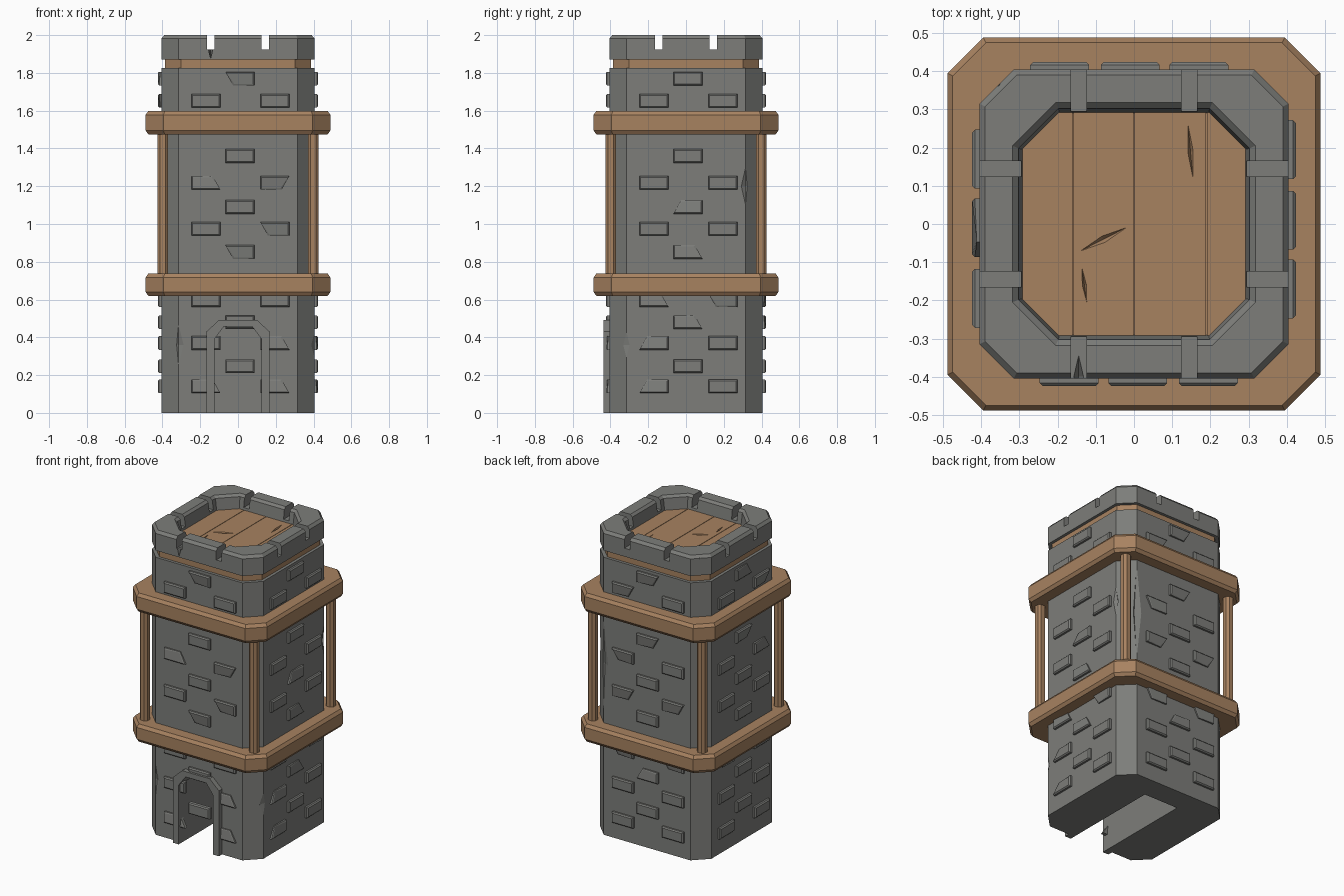
import bpy, bmesh, math, random
from mathutils import Matrix, Vector

if "Cube" in bpy.data.objects:
    bpy.data.objects.remove(bpy.data.objects["Cube"])

random.seed(4)


def material(name, rgb):
    m = bpy.data.materials.new(name)
    m.diffuse_color = (*rgb, 1)
    m.use_nodes = True
    m.node_tree.nodes["Principled BSDF"].inputs["Base Color"].default_value = m.diffuse_color
    return m


STONE = material("grey stone", (0.205, 0.207, 0.195))
WOOD = material("brown wood", (0.39, 0.225, 0.118))


def finish(name, bm, mat):
    bmesh.ops.recalc_face_normals(bm, faces=bm.faces[:])
    me = bpy.data.meshes.new(name)
    bm.to_mesh(me)
    bm.free()
    me.materials.append(mat)
    ob = bpy.data.objects.new(name, me)
    bpy.context.collection.objects.link(ob)
    return ob


def loft(bm, rings, closed=False):
    """Skin a list of point rings; cap the ends unless closed."""
    vs = [[bm.verts.new(p) for p in r] for r in rings]
    n = len(rings[0])
    pairs = list(zip(vs, vs[1:])) + ([(vs[-1], vs[0])] if closed else [])
    for a, b in pairs:
        for i in range(n):
            j = (i + 1) % n
            bm.faces.new((a[i], a[j], b[j], b[i]))
    if not closed:
        bm.faces.new(vs[0])
        bm.faces.new(vs[-1])


def octagon(h, c, z):
    """Chamfered square: half width h, flat half length c."""
    return [Vector((x, y, z)) for x, y in
            ((h, -c), (h, c), (c, h), (-c, h), (-h, c), (-h, -c), (-c, -h), (c, -h))]


def oct_part(name, levels, mat, closed=False):
    bm = bmesh.new()
    loft(bm, [octagon(*l) for l in levels], closed)
    return finish(name, bm, mat)


def box(bm, center, size):
    bmesh.ops.create_cube(bm, size=1, matrix=Matrix.Translation(center) @ Matrix.Diagonal((*size, 1)))


def spike(bm, center, size, rot=0, tilt=0):
    """Stretched octahedron used to chip cracks out of surfaces."""
    m = (Matrix.Translation(center) @ Matrix.Rotation(math.radians(rot), 4, 'Z')
         @ Matrix.Rotation(math.radians(tilt), 4, 'Y'))
    sx, sy, sz = size
    ring = [bm.verts.new(m @ Vector(p)) for p in ((sx, 0, 0), (0, sy, 0), (-sx, 0, 0), (0, -sy, 0))]
    for z in (sz, -sz):
        tip = bm.verts.new(m @ Vector((0, 0, z)))
        for i in range(4):
            bm.faces.new((ring[i], ring[(i + 1) % 4], tip))


def cut(ob, bm):
    """Subtract a temporary cutter mesh from an object."""
    cutter = finish("cutter", bm, ob.data.materials[0])
    cutter.hide_render = True
    mod = ob.modifiers.new("cut", 'BOOLEAN')
    mod.operation, mod.solver, mod.object = 'DIFFERENCE', 'EXACT', cutter
    dg = bpy.context.evaluated_depsgraph_get()
    me = bpy.data.meshes.new_from_object(ob.evaluated_get(dg))
    ob.modifiers.clear()
    ob.data = me
    bpy.data.objects.remove(cutter)


def arch(w, side, top_w, top, y):
    return [Vector((x, y, z)) for x, z in
            ((-w, -0.0), (-w, side), (-top_w, top), (top_w, top), (w, side), (w, 0))]


def door_cutter():
    bm = bmesh.new()
    rings = [arch(0.125, 0.39, 0.075, 0.457, y) for y in (-0.6, 0.25)]
    for r in rings:
        r[0].z = r[-1].z = -0.1
    loft(bm, rings)
    return bm


# Tower body with doorway passage and chipped corners
body = oct_part("tower_body", [(0.405, 0.315, 0), (0.405, 0.315, 1.825)], STONE)
cut(body, door_cutter())
bm = bmesh.new()
spike(bm, (-0.315, -0.407, 0.36), (0.03, 0.018, 0.12))
spike(bm, (0.407, -0.33, 0.36), (0.018, 0.035, 0.15))
spike(bm, (0.407, 0.315, 1.2), (0.018, 0.025, 0.11))
spike(bm, (0.32, 0.407, 1.12), (0.04, 0.025, 0.36))
cut(body, bm)

# Door frame
bm = bmesh.new()
loft(bm, [arch(0.168, 0.43, 0.1, 0.492, y) for y in (-0.438, -0.39)])
frame = finish("door_frame", bm, STONE)
cut(frame, door_cutter())

# Raised wall stones, same pattern on all four sides
ROWS_SINGLE = (1.77, 1.36, 1.09, 0.852, 0.48, 0.247)
ROWS_PAIR = (1.652, 1.218, 0.974, 0.597, 0.37, 0.14)
spots = [(0.01, z) for z in ROWS_SINGLE] + [(x, z) for z in ROWS_PAIR for x in (-0.17, 0.195)]
for k, side in enumerate(("front", "right", "back", "left")):
    bm = bmesh.new()
    turn = Matrix.Rotation(k * math.pi / 2, 3, 'Z')
    for x, z in spots:
        broken = random.randrange(4) if random.random() < 0.35 else -1
        rings = []
        for y, inset in ((-0.395, 0), (-0.417, 0), (-0.424, 0.007)):
            ring = []
            for i, (sx, sz) in enumerate(((-1, -1), (1, -1), (1, 1), (-1, 1))):
                w, h, yy = 0.077 - inset, 0.036 - inset, y
                if i == broken:          # knocked-off corner
                    w -= 0.04
                    yy = max(-0.411, y) if inset else y + 0.005
                ring.append(turn @ Vector((x + sx * w, yy, z + sz * h)))
            rings.append(ring)
        loft(bm, rings)
    finish("wall_stones_" + side, bm, STONE)

# Wooden bands around the tower
for name, z0, z1 in (("lower_band", 0.62, 0.737), ("upper_band", 1.475, 1.598)):
    oct_part(name, [(0.475, 0.388, z0), (0.489, 0.395, z0 + 0.02),
                    (0.489, 0.395, z1 - 0.02), (0.475, 0.388, z1)], WOOD)

# Corner posts between the bands
for sx in (-1, 1):
    for sy in (-1, 1):
        bm = bmesh.new()
        off = Vector((sx * 0.398, sy * 0.398, 0))
        loft(bm, [[p + off for p in octagon(0.028, 0.014, z)] for z in (0.72, 1.49)])
        finish("corner_post", bm, WOOD)

# Wooden collar under the parapet
oct_part("collar", [(0.386, 0.302, 1.80), (0.386, 0.302, 1.88)], WOOD)

# Parapet ring with slots and chips
parapet = oct_part("parapet", [
    (0.405, 0.315, 1.87), (0.405, 0.315, 1.982), (0.39, 0.308, 2.0),
    (0.318, 0.205, 2.0), (0.303, 0.198, 1.985), (0.287, 0.195, 1.87)], STONE, closed=True)
bm = bmesh.new()
for a in (-0.145, 0.145):
    for b in (-0.36, 0.36):
        box(bm, (a, b, 2.0), (0.04, 0.2, 0.15))
        box(bm, (b, a, 2.0), (0.2, 0.04, 0.15))
cut(parapet, bm)
bm = bmesh.new()
spike(bm, (-0.145, -0.40, 1.93), (0.014, 0.06, 0.06))
spike(bm, (-0.36, 0.37, 2.0), (0.03, 0.014, 0.06), 45)
cut(parapet, bm)

# Plank floor on the roof: seams and cracks
floor = oct_part("roof_floor", [(0.295, 0.2, 1.87), (0.295, 0.2, 1.91)], WOOD)
bm = bmesh.new()
for x in (-0.16, 0.0, 0.19):
    box(bm, (x, 0, 1.91), (0.003, 0.7, 0.02))
cut(floor, bm)
bm = bmesh.new()
spike(bm, (-0.08, -0.04, 1.912), (0.075, 0.01, 0.02), 27)
spike(bm, (0.148, 0.19, 1.912), (0.008, 0.075, 0.02), 5)
spike(bm, (-0.13, -0.16, 1.912), (0.006, 0.05, 0.02), 8)
cut(floor, bm)
